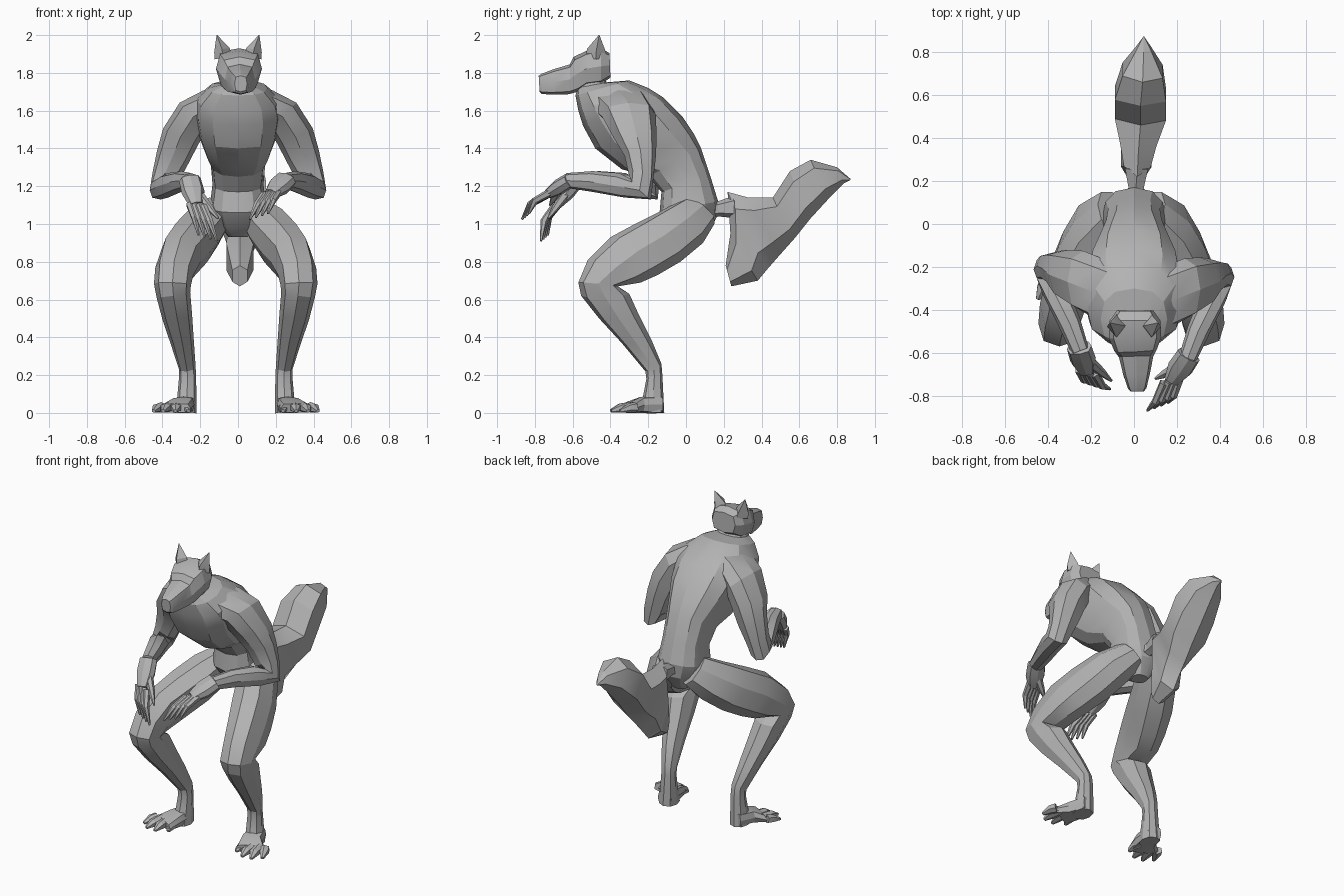
import bpy
import bmesh
import math
from mathutils import Vector

default_cube = bpy.data.objects.get("Cube")
if default_cube:
    bpy.data.objects.remove(default_cube, do_unlink=True)

# One plain grey covers the whole creature
GREY = (.45, .45, .45, 1)
grey = bpy.data.materials.new("plain grey")
grey.use_nodes = True
grey.diffuse_color = GREY
grey.node_tree.nodes["Principled BSDF"].inputs["Base Color"].default_value = GREY

parts = []


def soft_power(value, power):
    """Makes a round cross-section boxier as power drops."""
    return math.copysign(abs(value) ** power, value)


def skin(name, stations, sides, power=.82):
    """Skins a closed tube through stations of (edge point, opposite edge point, half width)."""
    centres = [(a + b) / 2 for a, b, width in stations]
    mesh = bmesh.new()
    rings = []
    for i, (a, b, width) in enumerate(stations):
        tangent = centres[min(i + 1, len(centres) - 1)] - centres[max(i - 1, 0)]
        half = (a - b) / 2
        across = half.cross(tangent).normalized() * width
        ring = []
        for k in range(sides):
            angle = math.tau * k / sides
            along, aside = soft_power(math.cos(angle), power), soft_power(math.sin(angle), power)
            ring.append(mesh.verts.new(centres[i] + half * along + across * aside))
        rings.append(ring)
    for lower, upper in zip(rings, rings[1:]):
        for k in range(sides):
            n = (k + 1) % sides
            mesh.faces.new((lower[k], lower[n], upper[n], upper[k]))
    mesh.faces.new(rings[0][::-1])
    mesh.faces.new(rings[-1])
    bmesh.ops.recalc_face_normals(mesh, faces=mesh.faces)
    data = bpy.data.meshes.new(name)
    mesh.to_mesh(data)
    mesh.free()
    data.materials.append(grey)
    part = bpy.data.objects.new(name, data)
    bpy.context.scene.collection.objects.link(part)
    parts.append(part)


def body(name, profile, side=1, shift=(0, 0, 0), sides=8, power=.82):
    """Profile rows hold x, then y and z of both outline edges, then half width."""
    move = Vector(shift)
    stations = []
    for x, ya, za, yb, zb, width in profile:
        a = Vector((x * side, ya, za)) + move
        b = Vector((x * side, yb, zb)) + move
        stations.append((a, b, width))
    skin(name, stations, sides, power)


def spike(name, points, radii, flatten=1, sides=6):
    """Tapered tube along points, widened sideways by flatten."""
    points = [Vector(p) for p in points]
    stations = []
    for i, (point, radius) in enumerate(zip(points, radii)):
        tangent = points[min(i + 1, len(points) - 1)] - points[max(i - 1, 0)]
        up = tangent.cross(Vector((1, 0, 0))).normalized() * radius
        stations.append((point + up, point - up, radius * flatten))
    skin(name, stations, sides)


# Torso from crotch to neck: back edge, then front edge
body("torso", [
    (0, .10, .93, 0, .93, .05),
    (0, .16, 1.03, -.08, .98, .11),
    (0, .17, 1.12, -.14, 1.06, .15),
    (0, .13, 1.25, -.13, 1.17, .135),
    (0, .08, 1.40, -.2, 1.25, .145),
    (0, .04, 1.48, -.34, 1.29, .175),
    (0, -.02, 1.57, -.48, 1.4, .215),
    (0, -.12, 1.67, -.545, 1.52, .235),
    (0, -.2, 1.72, -.57, 1.6, .22),
    (0, -.3, 1.76, -.585, 1.68, .155),
    (0, -.42, 1.75, -.575, 1.72, .095),
    (0, -.45, 1.8, -.56, 1.78, .08),
], sides=12)

# Head from skull to muzzle: top edge, then jaw edge
body("head", [
    (.005, -.405, 1.905, -.4, 1.775, .085),
    (.005, -.45, 1.93, -.45, 1.74, .118),
    (.005, -.53, 1.915, -.53, 1.73, .122),
    (.008, -.595, 1.885, -.575, 1.7, .1),
    (.01, -.615, 1.845, -.62, 1.687, .08),
    (.012, -.7, 1.82, -.7, 1.685, .062),
    (.015, -.765, 1.795, -.765, 1.688, .043),
    (.015, -.78, 1.785, -.775, 1.7, .033),
], power=.58)

# Tail brush: upper edge, then lower edge
body("tail", [
    (.01, .21, .78, .24, .67, .045),
    (.01, .235, .95, .38, .7, .08),
    (.015, .22, 1.17, .43, .76, .07),
    (.02, .33, 1.14, .5, .84, .095),
    (.03, .46, 1.14, .58, .93, .134),
    (.03, .55, 1.28, .66, 1.03, .134),
    (.04, .66, 1.34, .77, 1.15, .105),
    (.045, .8, 1.3, .835, 1.215, .038),
    (.045, .872, 1.238, .87, 1.232, .003),
], sides=6)
spike("tail_base", [(.01, .1, 1.08), (.01, .17, 1.08), (.012, .26, 1.09)], (.06, .04, .06))

LEG = [
    (.09, -.02, 1.13, .15, 1, .08),
    (.17, -.14, 1.065, .09, .9, .115),
    (.235, -.27, 1, -.03, .8, .12),
    (.29, -.40, .93, -.15, .73, .112),
    (.325, -.52, .81, -.24, .69, .103),
    (.335, -.57, .69, -.36, .67, .098),
    (.33, -.555, .62, -.3, .63, .09),
    (.31, -.46, .5, -.25, .52, .08),
    (.283, -.34, .37, -.18, .38, .062),
    (.257, -.215, .22, -.13, .26, .045),
    (.255, -.21, .18, -.125, .2, .045),
    (.258, -.225, .1, -.12, .1, .05),
    (.262, -.25, 0, -.115, 0, .055),
]
FOOT = [
    (.26, -.13, .09, -.13, 0, .045),
    (.28, -.24, .085, -.24, 0, .065),
    (.32, -.31, .05, -.31, 0, .092),
]
ARM = [
    (.02, -.22, 1.69, -.5, 1.62, .08),
    (.15, -.17, 1.645, -.47, 1.61, .087),
    (.235, -.135, 1.58, -.42, 1.57, .1),
    (.305, -.13, 1.46, -.36, 1.46, .102),
    (.345, -.135, 1.35, -.3, 1.36, .09),
    (.385, -.15, 1.22, -.28, 1.27, .073),
    (.41, -.16, 1.13, -.27, 1.24, .058),
    (.37, -.3, 1.14, -.33, 1.27, .06),
    (.3, -.47, 1.17, -.47, 1.28, .053),
    (.25, -.6, 1.19, -.6, 1.27, .042),
]
TOES = [(.25, -.36), (.32, -.4), (.385, -.395), (.435, -.35)]

for label, side in (("left", 1), ("right", -1)):
    # Pointed ear
    spike(label + "_ear", [(.078 * side, -.475, 1.88), (.085 * side, -.475, 1.92),
                           (.112 * side, -.46, 2)], (.055, .05, .002), .85, 4)

    # Leg, foot and splayed toes
    stance = (-.012, 0, 0)
    body(label + "_leg", LEG, side, stance)
    body(label + "_foot", FOOT, side, stance, power=.55)
    for number, (x, y) in enumerate(TOES, 1):
        root = (.7 * x + .09) * side - .012
        tip = x * side - .012
        middle = (root + tip) / 2
        spike(f"{label}_toe_{number}",
              [(root, -.27, .03), (middle, y + .05, .026), (tip, y, .01)], (.028, .024, .009), 1.2)

    # Arm, the left one reaching slightly further forward
    body(label + "_arm", ARM, side, (0, -.025 if side > 0 else .01, 0))

# Hands hang in slightly different poses: wrist, knuckles, fingertips, thumb root, thumb tip
HANDS = {
    "left": ((.255, -.61, 1.235), (.175, -.73, 1.16), (.11, -.85, 1.04),
             (.2, -.67, 1.19), (.1, -.72, 1.1)),
    "right": ((-.255, -.575, 1.235), (-.22, -.685, 1.1), (-.16, -.75, .925),
              (-.22, -.63, 1.17), (-.105, -.73, 1.03)),
}
for label, pose in HANDS.items():
    wrist, knuckle, tip, thumb, thumb_tip = [Vector(p) for p in pose]
    side = 1 if label == "left" else -1
    spike(label + "_hand", [wrist, (wrist + knuckle) / 2, knuckle], (.04, .042, .026), 1.45, 8)
    for number in range(4):
        fan = number - 1.5
        start = knuckle + Vector((.023 * side, .006, .004)) * fan
        end = tip + Vector((.032 * side, .012, .01)) * fan
        bend = start.lerp(end, .5) + Vector((0, -.022, .014))
        spike(f"{label}_finger_{number + 1}", [start, bend, end], (.022, .018, .006))
    spike(label + "_thumb", [thumb, thumb.lerp(thumb_tip, .6), thumb_tip], (.028, .019, .006))

# Soft shading over gentle bends, crisp facets elsewhere
bpy.ops.object.select_all(action='DESELECT')
for part in parts:
    part.select_set(True)
bpy.context.view_layer.objects.active = parts[0]
bpy.ops.object.shade_smooth_by_angle(angle=math.radians(22))
